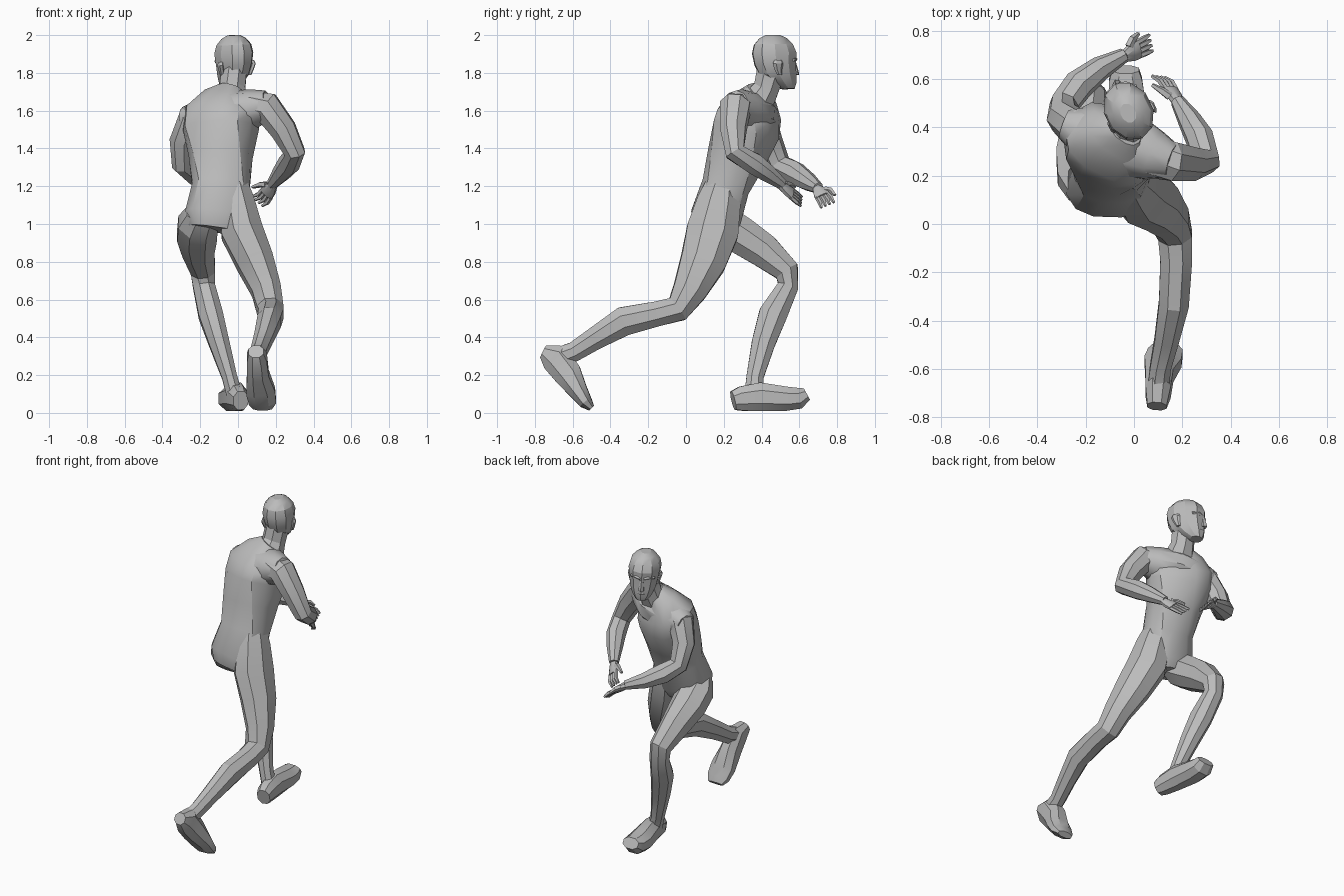
import bpy
import bmesh
import math
from mathutils import Vector, Matrix

old = bpy.data.objects.get("Cube")
if old:
    bpy.data.objects.remove(old, do_unlink=True)

grey = bpy.data.materials.new("plain_grey")
grey.use_nodes = True
tone = (.5, .5, .5, 1)
grey.diffuse_color = tone
grey.node_tree.nodes["Principled BSDF"].inputs["Base Color"].default_value = tone


def squared(value, power):
    """Push a sine or cosine outwards, making a circle boxier."""
    return math.copysign(abs(value) ** power, value)


def loft(name, rings, sides=8, side=(1, 0, 0), axis=None, angle=25, matrix=None, power=1):
    """Skin a closed tube through rings of (x, y, z, half_width, half_depth)."""
    bm = bmesh.new()
    centres = [Vector(ring[:3]) for ring in rings]
    loops = []
    for i, ring in enumerate(rings):
        before = centres[max(i - 1, 0)]
        after = centres[min(i + 1, len(rings) - 1)]
        along = Vector(axis) if axis else (after - before).normalized()
        across = Vector(ring[5]) if len(ring) > 5 else Vector(side)
        across = (across - along * across.dot(along)).normalized()
        forward = along.cross(across)
        grow = 1 / math.cos(math.pi / sides) ** power
        loop = []
        for k in range(sides):
            a = math.tau * (k + .5) / sides
            offset = across * squared(math.cos(a), power) * ring[3]
            offset += forward * squared(math.sin(a), power) * ring[4]
            loop.append(bm.verts.new(centres[i] + offset * grow))
        loops.append(loop)
    for low, high in zip(loops, loops[1:]):
        for k in range(sides):
            n = (k + 1) % sides
            bm.faces.new((low[k], low[n], high[n], high[k]))
    bm.faces.new(list(reversed(loops[0])))
    bm.faces.new(loops[-1])
    bmesh.ops.recalc_face_normals(bm, faces=bm.faces)
    mesh = bpy.data.meshes.new(name)
    bm.to_mesh(mesh)
    bm.free()
    mesh.materials.append(grey)
    obj = bpy.data.objects.new(name, mesh)
    bpy.context.collection.objects.link(obj)
    if matrix:
        obj.matrix_world = matrix
    bpy.ops.object.select_all(action='DESELECT')
    obj.select_set(True)
    bpy.context.view_layer.objects.active = obj
    bpy.ops.object.shade_smooth_by_angle(angle=math.radians(angle))


def arm(name, rings):
    """Arm whose rings turn about the elbow's own hinge axis."""
    pts = [Vector(ring[:3]) for ring in rings]
    hinge = (pts[3] - pts[1]).cross(pts[-1] - pts[3])
    loft(name, [(*p, ring[3], ring[3]) for p, ring in zip(pts, rings)], side=hinge)


def hand(name, wrist, tip, spread, curl):
    """Palm, four curled fingers and a thumb between wrist and fingertip."""
    wrist, tip, curl = Vector(wrist), Vector(tip), Vector(curl)
    along = tip - wrist
    across = Vector(spread)
    across = (across - across.project(along)).normalized()
    knuckle = wrist + along * .5
    loft(name + "_palm", [
        (*(wrist - along * .1), .024, .022),
        (*(wrist + along * .25), .038, .02),
        (*knuckle, .04, .016)], side=across)
    for i in range(4):
        shift = across * (i - 1.5) * .02
        root = knuckle + shift - along * .05
        middle = knuckle + along * .3 + shift * 1.1
        end = tip + shift * 1.2 + curl
        loft(f"{name}_finger_{i + 1}", [(*root, .01, .01), (*middle, .01, .01),
                                        (*end, .006, .006)], sides=5, side=across)
    base = wrist + along * .15 + across * .03
    loft(name + "_thumb", [
        (*base, .015, .015),
        (*(base + across * .025 + along * .2), .013, .013),
        (*(base + across * .035 + along * .45 + curl), .007, .007)],
        sides=5, side=along.cross(across))


# Torso, twisting from the pelvis up to the shoulders
mid_turn, top_turn = (.97, -.2, 0), (.91, -.38, .14)
loft("torso", [
    (-.12, .15, .97, .14, .11),
    (-.11, .16, 1.04, .17, .135),
    (-.09, .21, 1.2, .152, .127),
    (-.092, .265, 1.35, .162, .148, mid_turn),
    (-.09, .32, 1.5, .195, .165, top_turn),
    (-.085, .335, 1.58, .2, .148, top_turn),
    (-.055, .365, 1.66, .14, .095, top_turn),
    (-.03, .39, 1.71, .07, .06, top_turn)], sides=12, angle=35, power=.8)
loft("shoulders", [
    (-.29, .415, 1.55, .06, .065),
    (-.18, .375, 1.56, .12, .105),
    (-.04, .335, 1.59, .14, .11),
    (.08, .285, 1.61, .105, .1),
    (.16, .26, 1.63, .07, .075)], sides=10, side=(.38, .92, 0), angle=35)
loft("neck", [
    (-.04, .37, 1.63, .095, .09),
    (-.03, .425, 1.72, .068, .068),
    (-.02, .45, 1.81, .066, .075)], sides=8)

# Head with its features, turned a little to one side
head_place = Matrix.Translation((-.015, .475, 1.715)) @ Matrix.Rotation(
    math.radians(26), 4, 'Z') @ Matrix.Rotation(math.radians(-3), 4, 'Y')
up = (0, 0, 1)
loft("head", [
    (0, .07, 0, .036, .036),
    (0, .045, .03, .06, .07),
    (0, .015, .075, .078, .1),
    (0, 0, .13, .088, .113),
    (0, -.004, .19, .096, .12),
    (0, -.008, .235, .086, .105),
    (0, -.01, .268, .06, .075),
    (0, -.01, .285, .03, .04)], sides=10, axis=up, matrix=head_place)
loft("nose", [
    (0, .11, .075, .018, .025),
    (0, .108, .09, .016, .026),
    (0, .105, .14, .009, .016)], sides=6, axis=up, matrix=head_place)
loft("lips", [
    (0, .1, .04, .02, .014),
    (0, .1, .05, .026, .019),
    (0, .1, .06, .02, .014)], sides=6, axis=up, matrix=head_place)
for label, s in (("left", -1), ("right", 1)):
    loft(label + "_brow", [
        (s * .008, .108, .15, .01, .012),
        (s * .035, .1, .156, .01, .012),
        (s * .07, .07, .15, .008, .01)], sides=6, side=up, matrix=head_place)
    loft(label + "_ear", [
        (s * .08, -.015, .07, .008, .012),
        (s * .088, -.025, .1, .01, .02),
        (s * .096, -.03, .13, .01, .027),
        (s * .092, -.028, .148, .008, .018)], sides=6, axis=up, matrix=head_place)

# Arms and hands
arm("left_arm", [
    (-.16, .37, 1.56, .085), (-.245, .40, 1.55, .076), (-.292, .44, 1.44, .066),
    (-.29, .495, 1.315, .057), (-.23, .575, 1.27, .06), (-.14, .645, 1.225, .047),
    (-.04, .7, 1.19, .028)])
arm("right_arm", [
    (.06, .28, 1.62, .08), (.15, .26, 1.62, .08), (.24, .25, 1.5, .068),
    (.3, .26, 1.38, .054), (.27, .36, 1.32, .056), (.23, .43, 1.27, .046),
    (.18, .51, 1.21, .028)])
hand("left_hand", (-.03, .7, 1.18), (.07, .75, 1.11), (-.3, .6, .4), (0, 0, -.01))
hand("right_hand", (.18, .51, 1.2), (.12, .61, 1.12), (-.6, .1, .5), (-.02, 0, 0))

# Leading leg
loft("left_leg", [
    (-.185, .14, 1.05, .09, .07),
    (-.212, .2, 1.0, .105, .1),
    (-.217, .29, .94, .105, .1),
    (-.21, .41, .86, .085, .09),
    (-.185, .535, .75, .064, .066),
    (-.18, .54, .67, .058, .055),
    (-.145, .46, .52, .064, .075),
    (-.1, .41, .37, .054, .062),
    (-.045, .365, .19, .04, .045),
    (-.02, .36, .1, .042, .05)])
loft("left_foot", [
    (.015, .25, .065, .04, .05),
    (.005, .29, .075, .05, .064),
    (-.01, .39, .085, .058, .076),
    (-.03, .53, .075, .073, .064),
    (-.035, .6, .078, .068, .056),
    (-.035, .64, .1, .055, .034)], power=.9)

# Trailing leg, its hip blending up into the waist
loft("right_leg", [
    (-.03, .2, 1.24, .07, .08),
    (-.01, .175, 1.12, .095, .115),
    (.02, .14, .96, .11, .137),
    (.09, .09, .8, .098, .12),
    (.15, .02, .65, .078, .09),
    (.17, -.045, .55, .07, .07),
    (.175, -.15, .525, .066, .066),
    (.165, -.33, .485, .062, .077),
    (.135, -.48, .395, .05, .06),
    (.11, -.59, .325, .043, .052),
    (.1, -.68, .29, .045, .055)])
loft("right_foot", [
    (.095, -.755, .325, .04, .036),
    (.1, -.695, .295, .052, .08),
    (.105, -.625, .205, .058, .074),
    (.12, -.57, .115, .077, .05),
    (.13, -.53, .055, .072, .036),
    (.13, -.5, .025, .05, .018)], power=.9)
